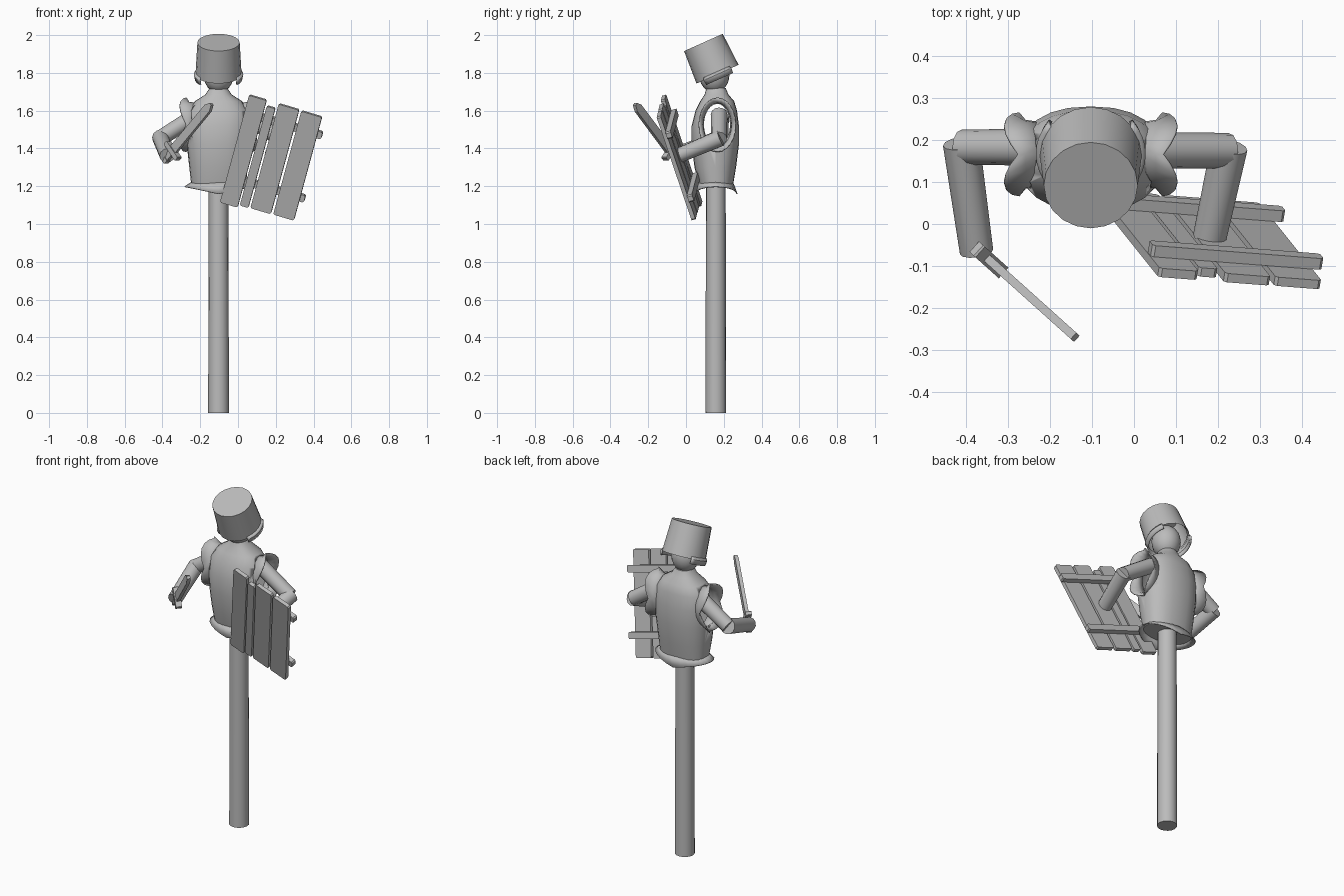
import bpy, bmesh
from math import sin, cos, pi, radians, copysign
from mathutils import Vector, Matrix

if "Cube" in bpy.data.objects:
    bpy.data.objects.remove(bpy.data.objects["Cube"])

grey = bpy.data.materials.new("plain grey")
grey.use_nodes = True
colour = (0.5, 0.5, 0.5, 1)
grey.diffuse_color = colour
grey.node_tree.nodes["Principled BSDF"].inputs["Base Color"].default_value = colour
CX, CY = -0.103, 0.158


def finish(name, bm, smooth=True):
    bmesh.ops.recalc_face_normals(bm, faces=bm.faces)
    mesh = bpy.data.meshes.new(name)
    bm.to_mesh(mesh)
    bm.free()
    mesh.materials.append(grey)
    ob = bpy.data.objects.new(name, mesh)
    bpy.context.collection.objects.link(ob)
    bpy.ops.object.select_all(action='DESELECT')
    ob.select_set(True)
    bpy.context.view_layer.objects.active = ob
    if smooth:
        bpy.ops.object.shade_smooth_by_angle(angle=radians(40))
    return ob


def loft(name, rings, cap=True, closed=True):
    bm = bmesh.new()
    rows = [[bm.verts.new(p) for p in ring] for ring in rings]
    n = len(rows[0])
    for a, b in zip(rows, rows[1:]):
        for i in range(n if closed else n - 1):
            j = (i + 1) % n
            bm.faces.new((a[i], a[j], b[j], b[i]))
    if cap:
        bm.faces.new(rows[0])
        bm.faces.new(rows[-1])
    return finish(name, bm)


def thicken(ob, amount):
    mod = ob.modifiers.new("thickness", 'SOLIDIFY')
    mod.thickness = amount
    bpy.ops.object.modifier_apply(modifier=mod.name)


def tube(name, start, end, r0, r1, sides=16):
    start, end = Vector(start), Vector(end)
    q = (end - start).to_track_quat('Z', 'Y')
    return loft(name, [[p + q @ Vector((r * cos(2 * pi * i / sides), r * sin(2 * pi * i / sides), 0))
                        for i in range(sides)] for p, r in ((start, r0), (end, r1))])


def prism(name, outline, y0, y1, frame):
    bm = bmesh.new()
    front, back = ([bm.verts.new(frame @ Vector((x, y, z))) for x, z in outline] for y in (y0, y1))
    bm.faces.new(front)
    bm.faces.new(back)
    n = len(front)
    for i in range(n):
        bm.faces.new((front[i], front[(i + 1) % n], back[(i + 1) % n], back[i]))
    return finish(name, bm, False)


def board(x0, x1, z0, z1, c=0.007):
    return [(x0, z0 + c), (x0 + c, z0), (x1 - c, z0), (x1, z0 + c),
            (x1, z1 - c), (x1 - c, z1), (x0 + c, z1), (x0, z1 - c)]


def frame_of(x, y, z, origin):
    return Matrix.Translation(origin) @ Matrix((x, y, z)).transposed().to_4x4()


# Post
tube("post", (CX, CY, 0), (CX, CY, 1.24), 0.055, 0.052)

# Hollow breastplate: height, half width, front y, back y
profile = [(1.21, .145, .068, .25), (1.30, .155, .045, .265), (1.42, .168, .03, .28),
           (1.52, .172, .03, .28), (1.60, .162, .05, .27), (1.65, .125, .075, .255),
           (1.685, .07, .098, .225), (1.72, .047, .108, .21)]


def squared(v):
    return copysign(abs(v) ** 0.85, v)


angles = [2 * pi * i / 24 for i in range(24)]
torso = loft("breastplate", [[Vector((CX + w * squared(cos(a)),
                                      (f + b) / 2 + (b - f) / 2 * squared(sin(a)), z)) for a in angles]
                             for z, w, f, b in profile])
thicken(torso, 0.007)

# Arm openings cut straight through the shell
hole = loft("arm_hole_cutter", [[Vector((x, CY + .075 * cos(a), 1.525 + .115 * sin(a)))
                                 for a in angles] for x in (-1, 1)])
hole.hide_render = True
bpy.context.view_layer.objects.active = torso
cut = torso.modifiers.new("arm holes", 'BOOLEAN')
cut.operation = 'DIFFERENCE'
cut.solver = 'EXACT'
cut.object = hole
bpy.ops.object.modifier_apply(modifier=cut.name)
bpy.data.objects.remove(hole)

# Flared collars round the arm openings
for side, word in ((1, "left"), (-1, "right")):
    rings = []
    for x, wave, ry, rz in ((.12, 0, .077, .117), (.155, 0, .082, .122), (.17, .035, .1, .145)):
        rings.append([Vector((CX + side * (x + wave * abs(sin(2 * a))),
                              CY + .008 + ry * cos(a), 1.525 + rz * sin(a))) for a in angles])
    thicken(loft(word + "_arm_collar", rings, cap=False), 0.006)

# Flared hem
hem = [[Vector((CX + w * cos(a), CY + d * sin(a), z + wave * abs(cos(a)))) for a in angles]
       for w, d, z, wave in ((.14, .09, 1.225, 0), (.18, .115, 1.16, .04))]
thicken(loft("hem", hem, cap=False), 0.006)

# Head under the bucket
bm = bmesh.new()
bmesh.ops.create_uvsphere(bm, u_segments=20, v_segments=12, radius=1,
                          matrix=Matrix.Translation((CX, .15, 1.79)) @ Matrix.Diagonal((.08, .08, .095, 1)))
finish("head", bm)

# Bucket helmet, tipped forward, with a curled lip on each side
tilt = Matrix.Translation((CX, .167, 1.793)) @ Matrix.Rotation(radians(24), 4, 'X')
steps = [2 * pi * i / 20 for i in range(20)]
bucket = loft("bucket_helmet", [[tilt @ Vector((r * cos(a), r * sin(a), z)) for a in steps]
                                for r, z in ((.112, .02), (.122, 0), (.112, .184), (0.0001, .184))],
              cap=False)
for side, word in ((0, "left"), (pi, "right")):
    arc = [side + radians(-38 + 76 * i / 8) for i in range(9)]
    lip = loft(word + "_bucket_lip", [[tilt @ Vector((r * cos(a), r * sin(a), z)) for a in arc]
                                      for r, z in ((.122, .014), (.131, 0), (.126, -.028))],
               cap=False, closed=False)
    thicken(lip, 0.01)

# Arms
for word, shoulder, elbow, hand in (
        ("left", (.03, .175, 1.58), (.225, .175, 1.452), (.18, -.033, 1.365)),
        ("right", (-.22, .183, 1.575), (-.41, .183, 1.455), (-.375, -.066, 1.362))):
    tube(word + "_upper_arm", shoulder, elbow, .044, .042, 12)
    back = Vector(elbow) + (Vector(elbow) - Vector(hand)).normalized() * .01
    tube(word + "_forearm", back, hand, .044, .04, 12)

# Plank shield: planks on the front, two battens behind
across = Vector((.386, -.03, -.115)).normalized()
up = Vector((.125, -.19, .575))
up = (up - across * up.dot(across)).normalized()
shield = frame_of(across, up.cross(across), up, (.174, -.045, 1.34))
planks = [(0, .097, 0, 0), (.106, .153, -.03, .015), (.164, .277, 0, .018), (.29, .404, -.002, .02)]
for i, (x0, x1, top, bottom) in enumerate(planks):
    prism("shield_plank_%d" % (i + 1), board(x0 - .202, x1 - .202, -.309 + bottom, .309 + top), 0, .022, shield)
for word, z in (("upper", .2), ("lower", -.165)):
    prism(word + "_shield_batten", board(-.2, .226, z - .02, z + .02), .022, .05, shield)

# Wooden sword
axis = Vector((.245, -.22, .295)).normalized()
flat = Vector((.668, .744, 0)).normalized()
sword = frame_of(flat.cross(axis), flat, axis, (-.385, -.05, 1.34))
half = [(.016, 0), (.016, .07), (.025, .085), (.024, .41), (.008, .442)]
prism("sword_blade", half + [(-x, z) for x, z in reversed(half)], -.01, .01, sword)
prism("sword_guard", board(-.06, .06, .058, .084, .004), -.017, .017, sword)
prism("sword_pommel", board(-.02, .02, -.012, .015, .004), -.015, .015, sword)
